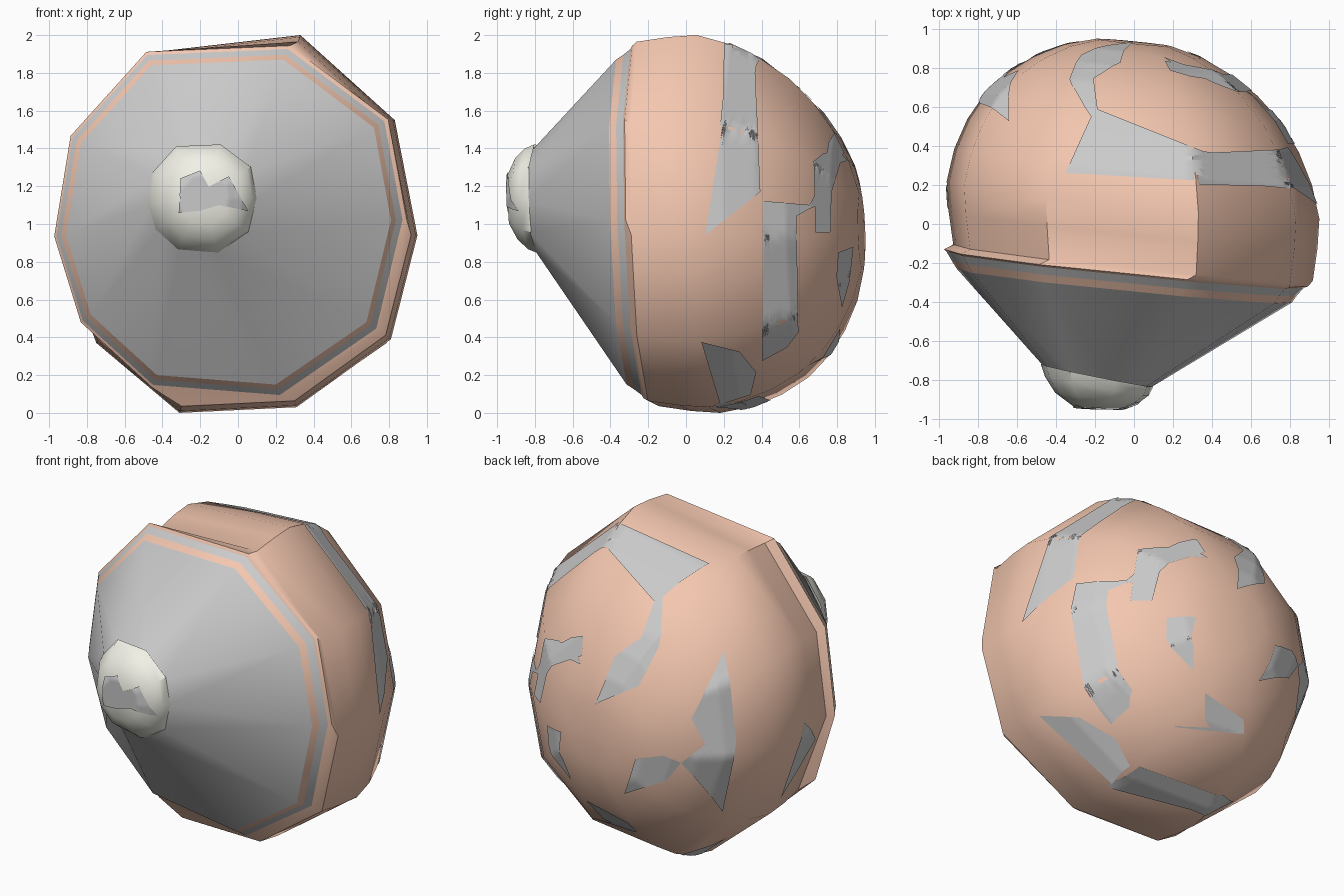
import bpy, bmesh
from math import radians, sin, cos
from mathutils import Vector
from mathutils.bvhtree import BVHTree

if "Cube" in bpy.data.objects:
    bpy.data.objects.remove(bpy.data.objects["Cube"])


def material(name, rgb):
    m = bpy.data.materials.new(name)
    m.diffuse_color = (*rgb, 1)
    m.use_nodes = True
    m.node_tree.nodes["Principled BSDF"].inputs["Base Color"].default_value = m.diffuse_color
    return m


ORANGE = material("orange", (0.90, 0.57, 0.43))
CREAM = material("cream", (0.88, 0.88, 0.80))

# Ten-sided irregular outlines (x, z offsets from the ring centre)
RIM = [(-.41, .84), (.29, .87), (.77, .51), (.86, .02), (.73, -.52),
       (.25, -.85), (-.38, -.80), (-.73, -.48), (-.86, -.06), (-.78, .43)]
GIRTH = [(-.45, .91), (.33, 1.0), (.83, .55), (.95, -.06), (.81, -.61),
         (.31, -.97), (-.31, -1.0), (-.75, -.63), (-.96, -.08), (-.87, .45)]


def ring(outline, scale, cx, y, cz, tilt=0.10):
    return [Vector((cx + scale * a, y - tilt * scale * a - 0.03 * scale * b, cz + scale * b))
            for a, b in outline]


def smooth(obj, angle=40):
    bpy.ops.object.select_all(action='DESELECT')
    obj.select_set(True)
    bpy.context.view_layer.objects.active = obj
    bpy.ops.object.shade_smooth_by_angle(angle=radians(angle))


def finish(name, bm, mat):
    me = bpy.data.meshes.new(name)
    bm.to_mesh(me)
    bm.free()
    if mat:
        me.materials.append(mat)
    obj = bpy.data.objects.new(name, me)
    bpy.context.collection.objects.link(obj)
    smooth(obj)
    return obj


def loft(name, rings, mat=None, cap_end=False):
    bm = bmesh.new()
    loops = [[bm.verts.new(p) for p in r] for r in rings]
    n = len(loops[0])
    for a, b in zip(loops, loops[1:]):
        for i in range(n):
            j = (i + 1) % n
            bm.faces.new((a[i], a[j], b[j], b[i]))
    if cap_end:
        c = bm.verts.new(sum((v.co for v in loops[-1]), Vector()) / n)
        for i in range(n):
            bm.faces.new((loops[-1][i], loops[-1][(i + 1) % n], c))
    bmesh.ops.recalc_face_normals(bm, faces=bm.faces)
    # lofts start at the front, so faces must point away from the axis
    f = bm.faces[0] if not bm.faces.ensure_lookup_table() else None
    m = f.calc_center_median()
    mid = sum((v.co for v in loops[0]), Vector()) / n
    if f.normal.dot(Vector((m.x - mid.x, 0, m.z - mid.z))) < 0:
        bmesh.ops.reverse_faces(bm, faces=bm.faces)
    return finish(name, bm, mat)


def patch(name, target, right, up, origin, pts, mat=None):
    """Drape a flat outline over the target, seen along -(right x up)."""
    right, up = Vector(right), Vector(up)
    toward = right.cross(up).normalized()
    me = target.data
    tree = BVHTree.FromPolygons([v.co for v in me.vertices],
                                [tuple(p.vertices) for p in me.polygons])
    bm = bmesh.new()
    bm.faces.new([bm.verts.new(Vector(origin) + right * a + up * b + toward * 4)
                  for a, b in pts])
    bmesh.ops.triangulate(bm, faces=bm.faces[:])
    bmesh.ops.subdivide_edges(bm, edges=bm.edges[:], cuts=13, use_grid_fill=True)
    bmesh.ops.triangulate(bm, faces=bm.faces[:])
    missed = []
    for v in bm.verts:
        loc, nor, _, _ = tree.ray_cast(v.co, -toward)
        if loc is None:
            missed.append(v)
        else:
            v.co = loc + (nor if nor.dot(toward) > 0 else -nor) * 0.007
    bmesh.ops.delete(bm, geom=missed, context='VERTS')
    for f in bm.faces:
        f.normal_update()
        if f.normal.dot(toward) < 0:
            f.normal_flip()
    return finish(name, bm, mat)


# Front: grey cone, orange rim and grey groove band
rim = ring(RIM, 1.0, -.05, -.315, 1.0)
band_front = ring(RIM, 1.03, -.05, -.275, 1.0)
band_back = ring(RIM, 1.065, -.045, -.235, 1.0)
cone_end = ring(RIM, .31, -.19, -.79, 1.12, .2)
cone = loft("front_cone", [rim, cone_end])
loft("front_rim", [rim, band_front], ORANGE)
loft("groove_band", [band_front, band_back])

# Cream cap on the blunt tip
tip = loft("tip_cap", [ring(RIM, .335, -.19, -.775, 1.13, .2),
                       ring(RIM, .31, -.19, -.83, 1.13, .18),
                       ring(RIM, .25, -.19, -.89, 1.13, .12),
                       ring(RIM, .15, -.18, -.94, 1.13, .03)], CREAM, True)

# Orange domed shell
profile = [(-.20, .965), (-.03, .99), (.12, 1.0), (.29, .96), (.45, .89), (.60, .79),
           (.72, .665), (.81, .53), (.885, .37), (.93, .2)]
shell = loft("dome_shell",
             [band_back, ring(RIM, 1.085, -.04, -.225, 1.0)] +
             [ring(GIRTH, s, 0, y, 1.0 - .05 * max(0, y - .15)) for y, s in profile],
             ORANGE, True)

# Bare grey patches seen from the right (y, z)
SIDE = ((0, 1, 0), (0, 0, 1), (0, 0, 0))
for i, pts in enumerate([
    [(.20, 1.95), (.29, 1.94), (.36, 1.88), (.32, 1.5), (.39, 1.17), (.1, .94), (.19, 1.5)],
    [(.41, 1.12), (.65, 1.10), (.71, 1.22), (.75, 1.43), (.78, 1.48), (.83, 1.38), (.79, 1.25),
     (.75, 1.12), (.65, 1.08), (.58, 1.04), (.55, .5), (.59, .43), (.53, .35), (.4, .28),
     (.43, .43), (.48, .45), (.44, .9)],
    [(.08, .38), (.28, .33), (.37, .22), (.34, .1), (.18, .05)],
    [(.80, .85), (.88, .88), (.86, .7), (.82, .56), (.79, .72)],
    [(.63, .25), (.72, .3), (.81, .45), (.8, .33)],
]):
    patch(f"side_patch_{i + 1}", shell, *SIDE, pts)

# Patches seen from the top (x, y)
TOP = ((1, 0, 0), (0, 1, 0), (0, 0, 0))
for i, pts in enumerate([
    [(-.35, .26), (-.2, .59), (.35, .37), (.78, .31), (.80, .18), (.35, .22)],
    [(.15, .85), (.25, .78), (.5, .76), (.6, .68), (.53, .67), (.4, .72)],
]):
    patch(f"top_patch_{i + 1}", shell, *TOP, pts)

# Patches seen from the back left, 30 degrees above
a, e = radians(45), radians(30)
BACK = ((-cos(a), -sin(a), 0), (sin(a) * sin(e), -cos(a) * sin(e), cos(e)), (0, 0, 1))
for i, pts in enumerate([
    [(.08, .03), (.12, -.5), (.06, -.87), (-.2, -.59), (-.06, -.5), (-.14, -.35)],
    [(-.2, -.59), (-.28, -.68), (-.5, -.72), (-.45, -.54), (-.3, -.54)],
    [(.56, -.4), (.66, -.48), (.44, -.8)],
    [(-.2, .53), (-.29, .09), (-.42, -.13), (-.65, -.2), (-.53, .06), (-.38, .15)],
]):
    patch(f"back_patch_{i + 1}", shell, *BACK, pts)

# Underside patch (seen from below: -x, y)
patch("underside_patch", shell, (-1, 0, 0), (0, 1, 0), (0, 0, 0),
      [(-.33, .15), (-.28, .38), (.3, .45), (.5, .3), (.2, .28)])

# Grey patch on the tip (x, z)
patch("tip_patch", tip, (1, 0, 0), (0, 0, 1), (0, 0, 0),
      [(-.31, 1.06), (-.30, 1.24), (-.2, 1.28), (-.24, 1.17), (-.15, 1.2), (-.05, 1.25),
       (-.05, 1.14), (.05, 1.07), (-.1, 1.1), (-.2, 1.07)])
